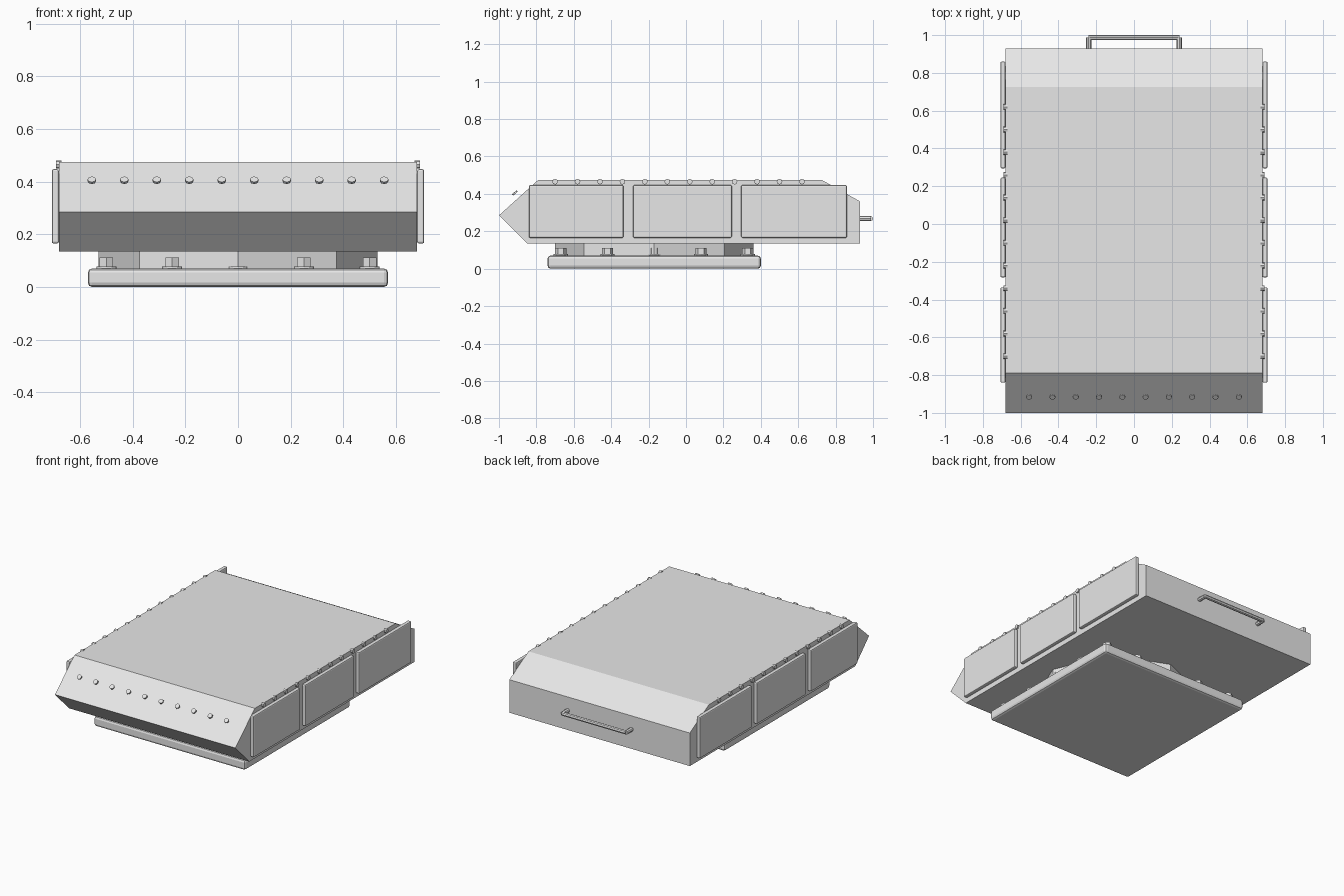
import bpy, bmesh
from mathutils import Vector

if "Cube" in bpy.data.objects:
    bpy.data.objects.remove(bpy.data.objects["Cube"])

grey = bpy.data.materials.new("plain grey")
grey.diffuse_color = (0.8, 0.8, 0.8, 1)
grey.use_nodes = True
grey.node_tree.nodes["Principled BSDF"].inputs["Base Color"].default_value = grey.diffuse_color


def finish(name, bm):
    bmesh.ops.recalc_face_normals(bm, faces=bm.faces)
    me = bpy.data.meshes.new(name)
    bm.to_mesh(me)
    bm.free()
    me.materials.append(grey)
    ob = bpy.data.objects.new(name, me)
    bpy.context.collection.objects.link(ob)
    return ob


def box(name, lo, hi, bevel):
    lo, hi = Vector(lo), Vector(hi)
    bm = bmesh.new()
    bmesh.ops.create_cube(bm, size=1)
    for v in bm.verts:
        v.co = (lo + hi) / 2 + v.co * (hi - lo)
    bmesh.ops.bevel(bm, geom=bm.edges[:], offset=bevel, segments=2,
                    profile=0.5, affect='EDGES')
    return finish(name, bm)


def add_cyl(bm, a, b, r, sides):
    a, b = Vector(a), Vector(b)
    d = b - a
    m = d.to_track_quat('Z', 'Y').to_matrix().to_4x4()
    m.translation = (a + b) / 2
    bmesh.ops.create_cone(bm, cap_ends=True, segments=sides, radius1=r,
                          radius2=r, depth=d.length, matrix=m)


# Wedge-nosed main body, extruded across x
profile = [(-1.0, 0.285), (-0.79, 0.475), (0.725, 0.475),
           (0.93, 0.36), (0.93, 0.135), (-0.85, 0.135)]
bm = bmesh.new()
face = bm.faces.new([bm.verts.new((-0.68, y, z)) for y, z in profile])
ext = bmesh.ops.extrude_face_region(bm, geom=[face])
bmesh.ops.translate(bm, vec=(1.36, 0, 0),
                    verts=[g for g in ext["geom"] if isinstance(g, bmesh.types.BMVert)])
finish("body", bm)

# Side armour plates
for side, s in (("left", -1), ("right", 1)):
    for i, (y0, y1) in enumerate([(-0.84, -0.335), (-0.283, 0.245), (0.295, 0.86)]):
        xs = sorted((s * 0.68, s * 0.707))
        box(f"{side}_plate_{i + 1}", (xs[0], y0, 0.165), (xs[1], y1, 0.447), 0.007)

# Square base plate and octagonal turntable ring
CY = -0.17
box("base_plate", (-0.57, CY - 0.57, 0), (0.57, CY + 0.57, 0.07), 0.016)
bm = bmesh.new()
add_cyl(bm, (0, CY, 0.06), (0, CY, 0.14), 0.53, 8)
finish("turntable_ring", bm)

# Hex bolts with washers around the base edge
bm = bmesh.new()
for i in range(-2, 3):
    for j in range(-2, 3):
        if max(abs(i), abs(j)) == 2:
            x, y = i * 0.25, CY + j * 0.25
            add_cyl(bm, (x, y, 0.065), (x, y, 0.078), 0.038, 12)
            add_cyl(bm, (x, y, 0.078), (x, y, 0.112), 0.03, 6)
finish("base_bolts", bm)

# Rivets along the top side edges
bm = bmesh.new()
for s in (-1, 1):
    for i in range(12):
        y = -0.70 + i * 0.12
        add_cyl(bm, (s * 0.67, y, 0.465), (s * 0.69, y, 0.465), 0.015, 8)
finish("side_rivets", bm)

# Rivets standing just off the sloped nose
bm = bmesh.new()
n = Vector((0, -0.67, 0.74)) * 0.005
for i in range(10):
    c = Vector((-0.555 + i * 0.1233, -0.915, 0.405))
    add_cyl(bm, c - n, c + n, 0.016, 8)
finish("nose_rivets", bm)

# Rear grab handle
bm = bmesh.new()
add_cyl(bm, (-0.24, 0.987, 0.268), (0.24, 0.987, 0.268), 0.013, 8)
for s in (-1, 1):
    add_cyl(bm, (s * 0.24, 0.93, 0.268), (s * 0.24, 0.988, 0.268), 0.014, 8)
finish("rear_handle", bm)
